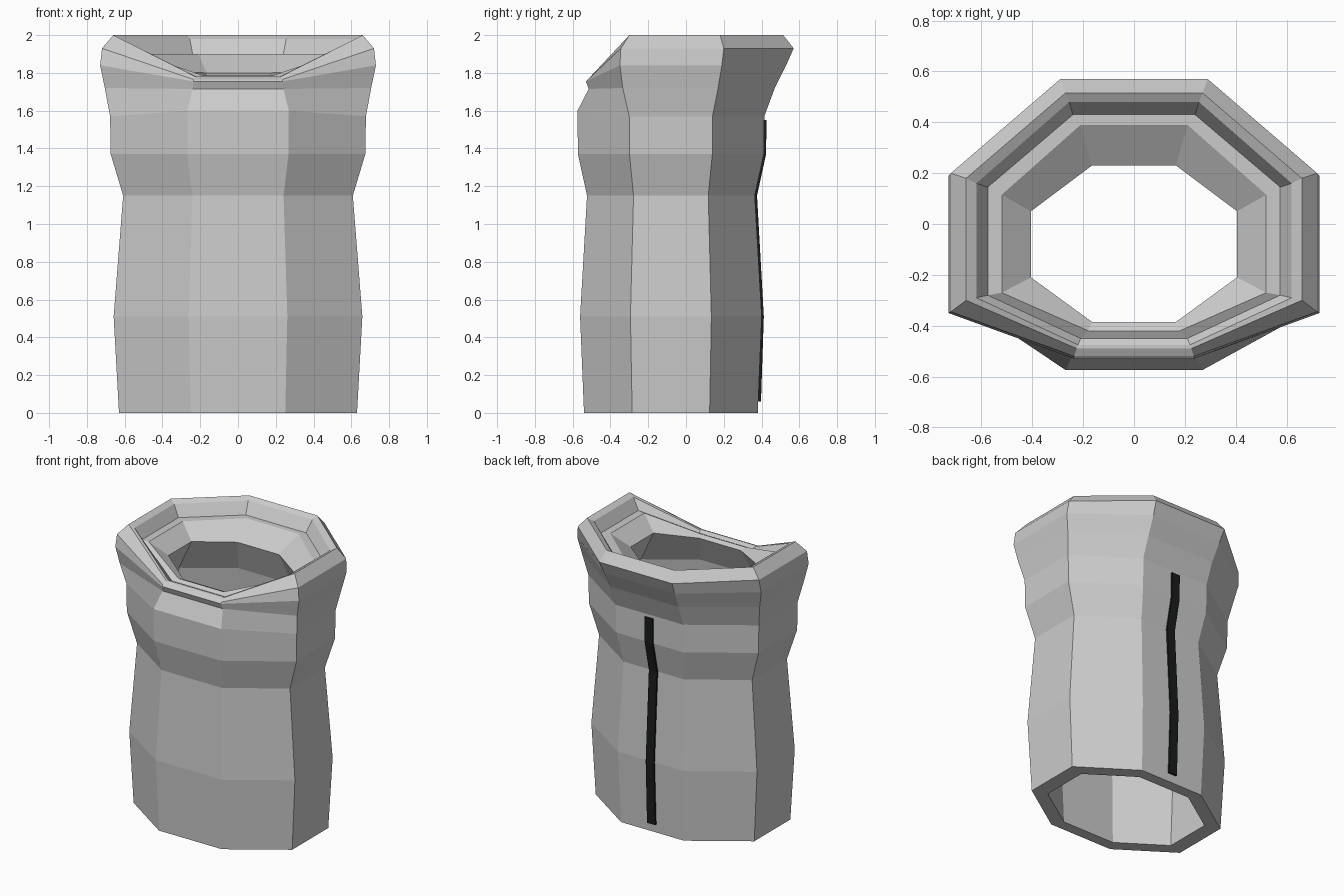
import bpy, bmesh

if "Cube" in bpy.data.objects:
    bpy.data.objects.remove(bpy.data.objects["Cube"])

CY = -0.08  # centre of the body cross-section in y


def ring(front, side, back):
    """Mirrored octagon: front/back = (half width, y, z), side = (x, y front, y back, z)."""
    (fw, fy, fz), (sx, sf, sb, sz), (bw, by, bz) = front, side, back
    half = [(fw, fy, fz), (sx, sf, sz), (sx, sb, sz), (bw, by, bz)]
    return half + [(-x, y, z) for x, y, z in reversed(half)]


def body_ring(z, s, front_z=None):
    """Body octagon scaled about its centre."""
    return ring((0.25 * s, CY - 0.46 * s, front_z or z),
                (0.63 * s, CY - 0.205 * s, CY + 0.205 * s, z),
                (0.25 * s, CY + 0.46 * s, z))


def loft(name, rings, closed):
    """Skin equal-sized rings; closed joins the last ring to the first."""
    bm = bmesh.new()
    loops = [[bm.verts.new(p) for p in r] for r in rings]
    pairs = list(zip(loops, loops[1:]))
    if closed:
        pairs.append((loops[-1], loops[0]))
    else:
        bm.faces.new(loops[0])
        bm.faces.new(loops[-1])
    for a, b in pairs:
        n = len(a)
        for i in range(n):
            j = (i + 1) % n
            bm.faces.new((a[i], a[j], b[j], b[i]))
    bmesh.ops.recalc_face_normals(bm, faces=bm.faces)
    me = bpy.data.meshes.new(name)
    bm.to_mesh(me)
    bm.free()
    ob = bpy.data.objects.new(name, me)
    bpy.context.collection.objects.link(ob)
    return ob


# Outer body, bottom to collar base
levels = [(0, 1), (0.51, 1.045), (1.15, 0.965), (1.37, 1.07)]
outer = [body_ring(z, s) for z, s in levels]
outer.append(body_ring(1.57, 1.075, 1.6))

# Rolled collar, dipping at the front, then ledge and funnel inside
collar = [
    ring((0.24, -0.515, 1.715), (0.705, -0.335, 0.17, 1.72), (0.27, 0.47, 1.72)),
    ring((0.235, -0.53, 1.755), (0.73, -0.35, 0.19, 1.84), (0.28, 0.53, 1.84)),
    ring((0.235, -0.52, 1.765), (0.72, -0.345, 0.2, 1.93), (0.29, 0.57, 1.93)),
    ring((0.225, -0.49, 1.78), (0.66, -0.30, 0.18, 2.0), (0.27, 0.515, 2.0)),
    ring((0.22, -0.475, 1.78), (0.62, -0.29, 0.16, 1.98), (0.255, 0.48, 1.98)),
    ring((0.21, -0.45, 1.77), (0.575, -0.28, 0.145, 1.9), (0.24, 0.43, 1.9)),
    ring((0.18, -0.42, 1.785), (0.52, -0.27, 0.115, 1.9), (0.21, 0.39, 1.9)),
    ring((0.165, -0.385, 1.77), (0.405, -0.21, 0.05, 1.81), (0.165, 0.23, 1.8)),
]

# Inner wall back down to the open bottom
inner = [body_ring(1.57, 0.85)] + [body_ring(z, s * 0.83) for z, s in reversed(levels)]
loft("sweater_vest_body", outer + collar + inner, True)

# Dark strip following the back of the body
strip = [(0.06, 0.383), (0.51, 0.398), (1.15, 0.362), (1.37, 0.41), (1.55, 0.412)]
zip_rings = [[(x, y + dy, z) for x, dy in
              ((-0.032, -0.012), (0.032, -0.012), (0.032, 0.014), (-0.032, 0.014))]
             for z, y in strip]
zipper = loft("back_zipper", zip_rings, False)
mat = bpy.data.materials.new("black")
mat.diffuse_color = (0.01, 0.012, 0.012, 1)
mat.use_nodes = True
mat.node_tree.nodes["Principled BSDF"].inputs["Base Color"].default_value = mat.diffuse_color
zipper.data.materials.append(mat)
